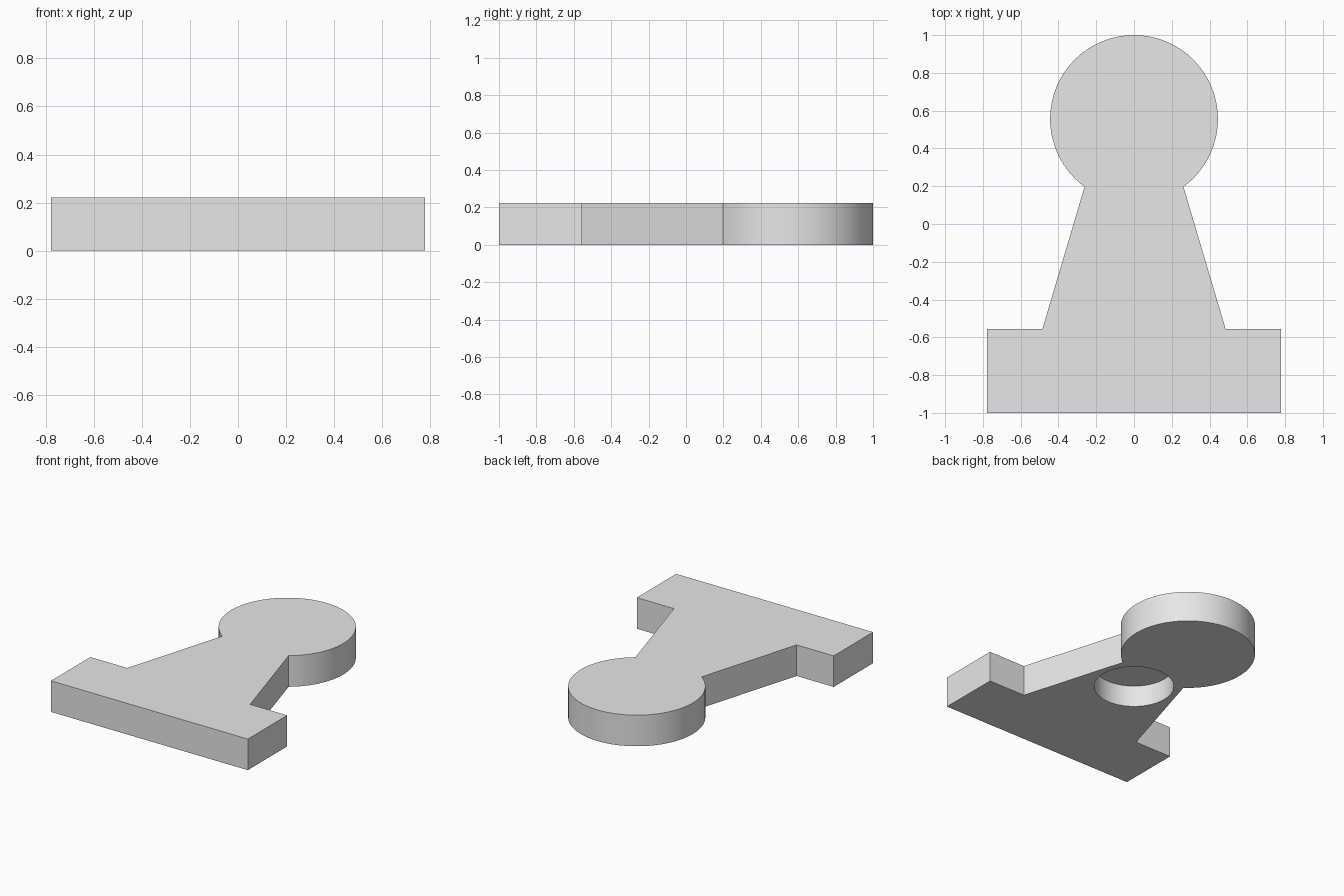
import bpy, bmesh, math

if "Cube" in bpy.data.objects:
    bpy.data.objects.remove(bpy.data.objects["Cube"])

THICK = 0.222
HEAD_Y, HEAD_R = 0.556, 0.444
NECK_X, NECK_Y = 0.262, 0.197

grey = bpy.data.materials.new("light grey")
grey.diffuse_color = (0.8, 0.8, 0.8, 1)
grey.use_nodes = True
grey.node_tree.nodes["Principled BSDF"].inputs["Base Color"].default_value = grey.diffuse_color

# Outline: right side of foot and body, round head, then the mirrored left side
right = [(0.778, -1.0), (0.778, -0.556), (0.485, -0.556)]
start = math.atan2(NECK_Y - HEAD_Y, NECK_X)
sweep = math.pi - 2 * start
STEPS = 96
head = [(HEAD_R * math.cos(start + sweep * i / STEPS),
         HEAD_Y + HEAD_R * math.sin(start + sweep * i / STEPS))
        for i in range(STEPS + 1)]
outline = right + head + [(-x, y) for x, y in reversed(right)]

# Flat pawn-shaped plate
bm = bmesh.new()
base = bm.faces.new([bm.verts.new((x, y, 0)) for x, y in outline])
top = bmesh.ops.extrude_face_region(bm, geom=[base])["geom"]
bmesh.ops.translate(bm, vec=(0, 0, THICK),
                    verts=[v for v in top if isinstance(v, bmesh.types.BMVert)])
bmesh.ops.recalc_face_normals(bm, faces=bm.faces)
mesh = bpy.data.meshes.new("pawn_plate")
bm.to_mesh(mesh)
bm.free()
mesh.materials.append(grey)
plate = bpy.data.objects.new("pawn_plate", mesh)
bpy.context.collection.objects.link(plate)

# Blind round socket in the underside
bpy.ops.mesh.primitive_cylinder_add(vertices=96, radius=0.263, depth=0.31,
                                    location=(0, 0, 0))
cutter = bpy.context.object
cutter.name = "socket_cutter"
cutter.hide_render = True
cutter.data.materials.append(grey)

bpy.ops.object.select_all(action='DESELECT')
plate.select_set(True)
bpy.context.view_layer.objects.active = plate
cut = plate.modifiers.new("socket", 'BOOLEAN')
cut.operation = 'DIFFERENCE'
cut.solver = 'EXACT'
cut.object = cutter
bpy.ops.object.modifier_apply(modifier=cut.name)
bpy.data.objects.remove(cutter)

# Smooth round walls, sharp rims
bpy.ops.object.shade_smooth_by_angle(angle=math.radians(30))
